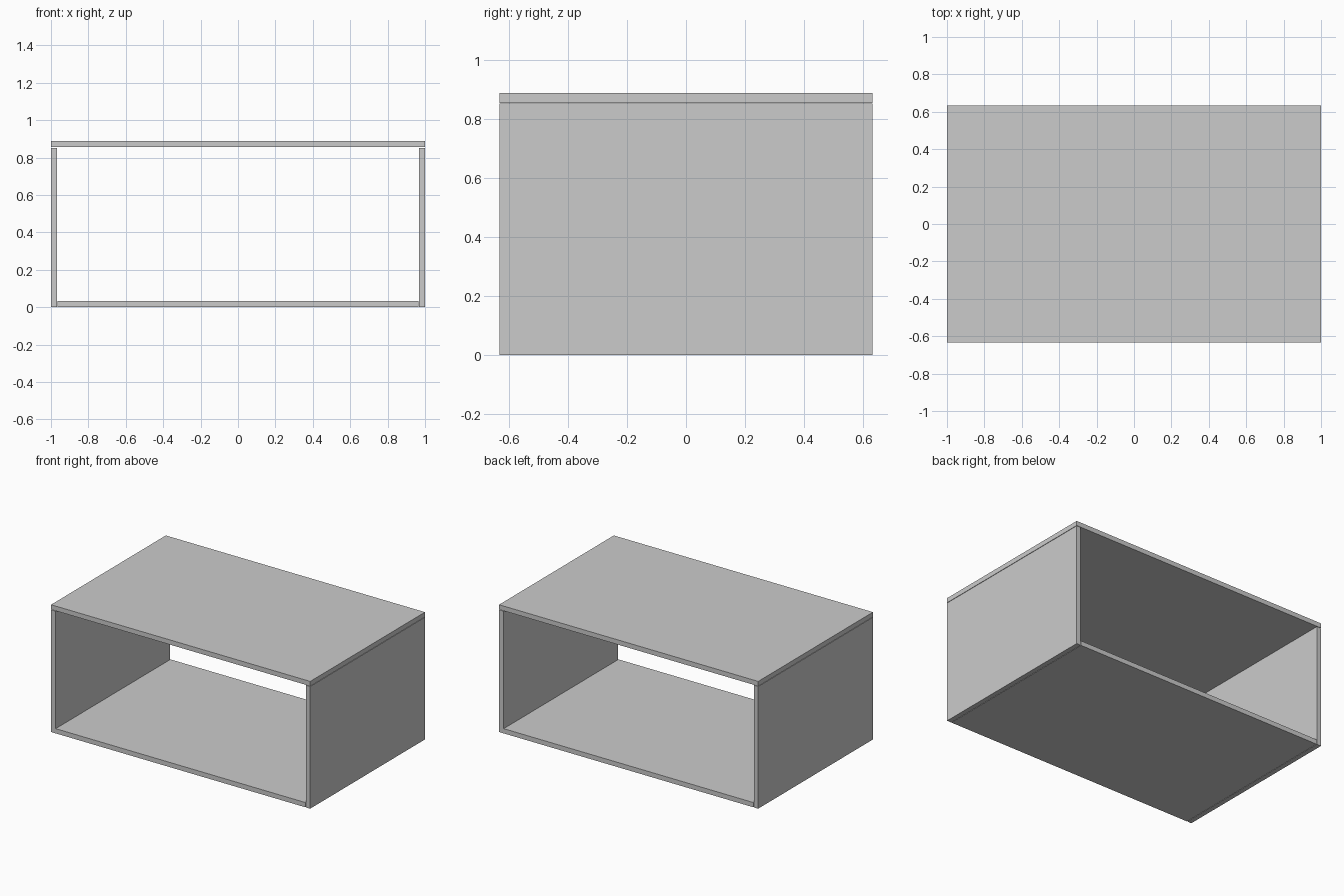
import bpy

if "Cube" in bpy.data.objects:
    bpy.data.objects.remove(bpy.data.objects["Cube"])

W, D, H, T = 2.0, 1.265, 0.888, 0.033   # overall size and board thickness
GAP = 0.003                             # fine joint line between boards


def board(name, x0, x1, z0, z1):
    """Full-depth board spanning the given x and z ranges."""
    bpy.ops.mesh.primitive_cube_add(size=1, location=((x0 + x1) / 2, 0, (z0 + z1) / 2))
    ob = bpy.context.object
    ob.name = name
    ob.scale = (x1 - x0, D, z1 - z0)
    bpy.ops.object.transform_apply(location=False, rotation=False, scale=True)
    return ob


# Top board rests over the two sides
board("top_board", -W / 2, W / 2, H - T, H)

# Side boards
for name, s in (("left_side", -1), ("right_side", 1)):
    x0, x1 = sorted((s * W / 2, s * (W / 2 - T)))
    board(name, x0, x1, 0, H - T - GAP)

# Bottom board sits between the sides
board("bottom_board", -W / 2 + T + GAP, W / 2 - T - GAP, 0, T)
